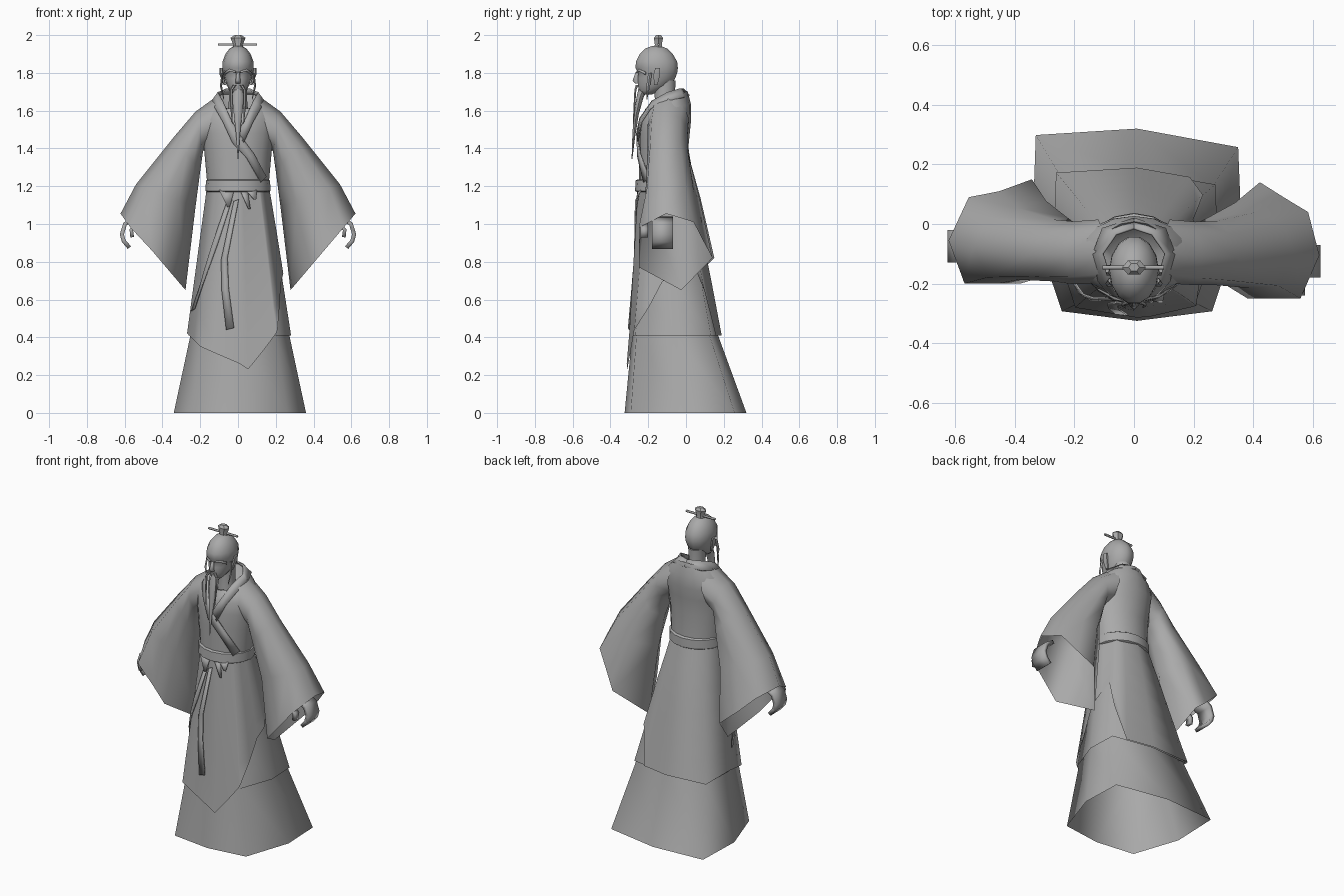
import bpy, bmesh, math
from mathutils import Vector

if "Cube" in bpy.data.objects:
    bpy.data.objects.remove(bpy.data.objects["Cube"])

mat = bpy.data.materials.new("plain grey")
mat.diffuse_color = (0.4, 0.4, 0.4, 1)
mat.use_nodes = True
mat.node_tree.nodes["Principled BSDF"].inputs["Base Color"].default_value = mat.diffuse_color


def finish(name, bm, angle=45, thick=0):
    bmesh.ops.recalc_face_normals(bm, faces=bm.faces)
    me = bpy.data.meshes.new(name)
    bm.to_mesh(me)
    bm.free()
    ob = bpy.data.objects.new(name, me)
    bpy.context.collection.objects.link(ob)
    me.materials.append(mat)
    if thick:
        mod = ob.modifiers.new("thickness", 'SOLIDIFY')
        mod.thickness, mod.offset = thick, 0
    bpy.ops.object.select_all(action='DESELECT')
    ob.select_set(True)
    bpy.context.view_layer.objects.active = ob
    bpy.ops.object.shade_smooth_by_angle(angle=math.radians(angle))
    return ob


def skin(name, rings, closed=True, caps=(True, True), angle=45, thick=0):
    """Bridge rows of points with quads."""
    bm = bmesh.new()
    rows = [[bm.verts.new(p) for p in r] for r in rings]
    n = len(rows[0])
    for a, b in zip(rows, rows[1:]):
        for i in range(n if closed else n - 1):
            j = (i + 1) % n
            bm.faces.new((a[i], a[j], b[j], b[i]))
    if closed and caps[0]:
        bm.faces.new(rows[0])
    if closed and caps[1]:
        bm.faces.new(rows[-1])
    return finish(name, bm, angle, thick)


def oval(z, w, yf, yb, cx=0, tilt=0, n=12):
    c, d = (yf + yb) / 2, (yb - yf) / 2
    a = [2 * math.pi * i / n for i in range(n)]
    return [(cx + w * math.cos(t), c + d * math.sin(t), z + tilt * math.sin(t)) for t in a]


def loft(name, rings, n=12, **kw):
    return skin(name, [oval(*r, n=n) for r in rings], **kw)


def ribbon(name, a, b, thick):
    return skin(name, list(zip(a, b)), closed=False, thick=thick)


def flip(pts, s, dy=0):
    return [(s * x, y + (dy if s < 0 else 0), z) for x, y, z in pts]


# robe section: z, half width, front y, back y, squareness
ROBE = [(1.2, .16, -.25, .02, 0), (.95, .198, -.265, .08, .4), (.7, .235, -.28, .13, .7),
        (.41, .277, -.297, .185, 1), (.2, .3, -.315, .24, 1)]
SKIRT = [(.6, .235, -.27, .13, 1), (.41, .262, -.285, .17, 1), (0, .35, -.325, .32, 1)]


def lerp(table, x):
    """Linear lookup in a table sorted either way."""
    for a, b in zip(table, table[1:]):
        if min(a[0], b[0]) <= x <= max(a[0], b[0]):
            t = (x - a[0]) / (b[0] - a[0])
            return [p + (q - p) * t for p, q in zip(a, b)]
    return list(table[-1])


def robe_point(u, z, off=0, table=ROBE):
    """u runs 0..8 round an eight-sided section, from front centre to +x."""
    _, w, yf, yb, k = lerp(table, z)
    fx, fy = .71 + .01 * k, -.71 - .19 * k
    bx, by = .71 + .26 * k, .71 + .16 * k
    oct_ = [(0, -1), (fx, fy), (1, 0), (bx, by), (0, 1), (-bx, by), (-1, 0), (-fx, fy)]
    u %= 8
    i, t = int(u), u % 1
    p = Vector(oct_[i]).lerp(Vector(oct_[(i + 1) % 8]), t)
    x = p.x * (w + off)
    skew = .06 * x * k if p.y > 0 else 0
    return (x + .01 * k, (yf + yb) / 2 + p.y * ((yb - yf) / 2 + off) - skew, z)


# lower skirt and under robe
skin("lower_skirt", [[robe_point(u, z, 0, SKIRT) for u in range(8)] for z in (.5, .41, 0)],
     caps=(False, False), angle=120)
skin("under_robe", [[robe_point(u, z, -.006) for u in range(8)] for z in (1.1, .95, .7, .41)],
     caps=(False, False), angle=120)

# outer robe, its hem dipping at the front and slit at the right of the back
HEM = [(0, .26), (.2, .23), (.95, .42), (1.7, .69), (2.7, .85), (3.35, .41), (4, .41),
       (6, .42), (7, .35), (8, .26)]
US = [0, .2, .6, .95, 1, 1.35, 1.7, 2, 2.35, 2.7, 3, 3.35, 4, 5, 6, 6.5, 7, 7.5]
rows = []
for k in range(7):
    rows.append([robe_point(u, 1.2 + (lerp(HEM, u)[1] - 1.2) * k / 6, .004) for u in US])
skin("outer_robe", rows, caps=(False, False), angle=120)

# torso of the robe, with a tilted neck opening
loft("robe_torso", [(1.18, .16, -.25, .02), (1.38, .178, -.25, .01), (1.48, .19, -.25, .02),
                    (1.55, .2, -.24, .027), (1.62, .17, -.215, .027, 0, .01),
                    (1.655, .118, -.195, .008, 0, .05), (1.6, .07, -.185, -.04, 0, .02)],
     n=16, angle=75)

# belt with knot flaps and two hanging sashes
loft("belt", [(1.17, .165, -.262, .03), (1.175, .172, -.27, .037),
              (1.23, .17, -.266, .035), (1.235, .162, -.258, .028)], n=16)
for i, (x0, x1, xt, zt) in enumerate([(-.1, -.02, -.05, 1.09), (.01, .05, .06, 1.08), (.04, .1, .09, 1.13)]):
    ribbon("knot_flap_%d" % i, [(x0, -.258 + abs(x0) * .2, 1.18), (xt - .006, -.262, zt)],
           [(x1, -.258 + abs(x1) * .2, 1.18), (xt + .006, -.262, zt)], .006)
SASHES = [[(-.35, 1.12), (-.8, .89), (-1, .78), (-1.25, .68), (-1.68, .54)],
          [(-.08, 1.12), (-.47, .81), (-.41, .65), (-.25, .44)]]
for i, path in enumerate(SASHES):
    ribbon("sash_%d" % i, [robe_point(u - .1, z, .014) for u, z in path],
           [robe_point(u + .1, z + .01, .014) for u, z in path], .006)

# collar, one side crossing over to the waist
inner = [(0, -.015, 1.715), (.06, -.035, 1.715), (.105, -.1, 1.695), (.08, -.18, 1.65),
         (.04, -.243, 1.56), (-.005, -.26, 1.48)]
outer = [(0, .018, 1.68), (.105, -.015, 1.67), (.137, -.1, 1.65), (.12, -.19, 1.61),
         (.08, -.236, 1.54), (.03, -.256, 1.43)]
ribbon("collar_left", inner, outer, .008)
ribbon("collar_right", flip(inner, -1) + [(.085, -.243, 1.37), (.15, -.197, 1.25)],
       flip(outer, -1) + [(.045, -.254, 1.35), (.12, -.222, 1.22)], .008)

# wide open sleeves: top x z, bottom x z, front y, back y
SLEEVE = [(.10, 1.685, .14, 1.42, -.2, .015), (.225, 1.595, .185, 1.385, -.205, .02),
          (.34, 1.46, .20, 1.28, -.205, .035), (.54, 1.21, .225, 1.09, -.215, .08),
          (.622, 1.055, .278, .65, -.25, .14)]
# how far the right sleeve differs at its cuff, per section point: x, y
SHIFT = [(0, .05), (.01, .05), (0, .05), (0, .05), (0, 0), (-.08, .01), (-.05, .02), (-.03, .05)]


def sleeve_rings(s):
    rings = []
    for i, (tx, tz, bx, bz, yf, yb) in enumerate(SLEEVE):
        k = i / 4
        mid, r = (yf + yb) / 2, .032 * (1 - k)
        spec = [(0, mid - .05 * k), (.16 + .025 * k, yf + r), (.48, yf), (.8 - .1 * k, yf + r),
                (1, mid + .03 * k), (.8 - .22 * k, yb - r), (.48 - .13 * k, yb - .05 * k),
                (.16 - .05 * k, yb - r - .1 * k)]
        ring = []
        for (t, y), (dx, dy) in zip(spec, SHIFT):
            m = k * k if s < 0 else 0
            ring.append((s * (tx + (bx - tx) * t + dx * m), y + dy * m, tz + (bz - tz) * t))
        rings.append(ring)
    return rings


# curled hands
hand = [(.55, 1.03), (.598, 1.0), (.615, .945), (.605, .91), (.575, .875)]
thumb = [(.53, 1.0), (.565, .97), (.56, .93)]
for s, side in ((1, "left"), (-1, "right")):
    skin("sleeve_" + side, sleeve_rings(s), caps=(False, False), angle=100)
    ribbon("hand_" + side, flip([(x, -.18, z) for x, z in hand], s, .05),
           flip([(x, -.07, z) for x, z in hand], s, .05), .022)
    ribbon("thumb_" + side, flip([(x, -.24, z) for x, z in thumb], s, .05),
           flip([(x, -.2, z) for x, z in thumb], s, .05), .02)
    # ear, cheek wisp, moustache and brow
    loft("ear_" + side, [(1.735, .006, -.17, -.15, s * .07), (1.79, .011, -.175, -.135, s * .086),
                         (1.825, .008, -.165, -.135, s * .09)], n=6)
    loft("wisp_" + side, [(1.8, .005, -.2, -.18, s * .082), (1.73, .006, -.21, -.19, s * .09),
                          (1.66, .002, -.21, -.205, s * .075)], n=4)
    loft("moustache_" + side, [(1.735, .01, -.268, -.25, s * .018), (1.71, .007, -.274, -.262, s * .035),
                               (1.63, .006, -.278, -.268, s * .036), (1.53, .002, -.282, -.277, s * .03)], n=6)
    ribbon("brow_" + side, flip([(.012, -.26, 1.81), (.045, -.248, 1.82), (.068, -.213, 1.805)], s),
           flip([(.012, -.26, 1.80), (.045, -.248, 1.808), (.07, -.215, 1.79)], s), .006)

# neck, head, nose and beard
loft("neck", [(1.58, .055, -.17, -.05), (1.66, .048, -.165, -.06), (1.76, .05, -.17, -.055)])
loft("head", [(1.685, .022, -.238, -.18), (1.705, .042, -.25, -.14), (1.735, .06, -.257, -.08),
              (1.77, .071, -.258, -.055), (1.8, .079, -.254, -.044), (1.825, .083, -.27, -.04),
              (1.86, .082, -.268, -.044), (1.9, .067, -.247, -.068), (1.93, .043, -.215, -.1),
              (1.942, .018, -.18, -.135)], n=14, angle=75)
loft("nose", [(1.805, .008, -.268, -.24), (1.76, .013, -.286, -.24), (1.745, .012, -.273, -.24)], n=6, angle=75)
loft("beard", [(1.715, .024, -.252, -.2), (1.67, .032, -.262, -.225), (1.58, .022, -.277, -.25),
               (1.47, .01, -.284, -.268), (1.345, .002, -.288, -.284)], n=8)

# topknot with hairpin
loft("topknot", [(1.925, .03, -.172, -.12), (1.95, .026, -.168, -.125), (1.985, .04, -.174, -.118),
                 (2.0, .018, -.16, -.13)], n=6, angle=30)
pin = [[(x, -.146 + .007 * math.cos(a * math.pi / 3), 1.95 + .007 * math.sin(a * math.pi / 3))
        for a in range(6)] for x in (-.105, .1)]
skin("hairpin", pin, angle=70)
